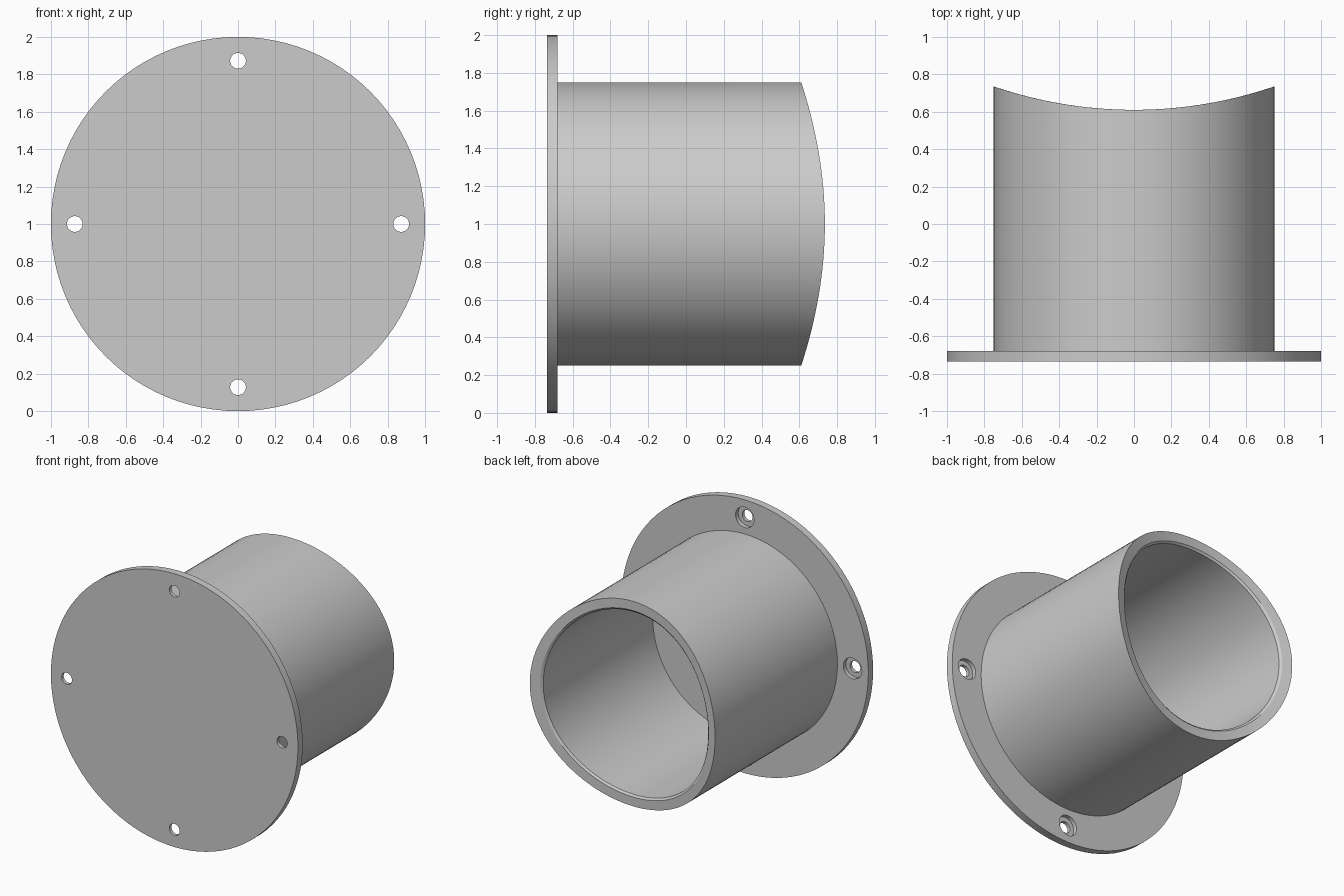
import bpy, bmesh, math

cube = bpy.data.objects.get("Cube")
if cube:
    bpy.data.objects.remove(cube, do_unlink=True)

SEGMENTS = 96
FRONT, BACK = -0.735, -0.68      # flange faces
SADDLE_LOW, SADDLE_R = 0.61, 2.31  # curved mouth of the tube

grey = bpy.data.materials.new("plain_grey")
grey.use_nodes = True
colour = (0.6, 0.6, 0.6, 1)
grey.diffuse_color = colour
grey.node_tree.nodes["Principled BSDF"].inputs["Base Color"].default_value = colour


def saddle(offset=0.0):
    return lambda x: SADDLE_LOW + offset + SADDLE_R - math.sqrt(SADDLE_R**2 - x * x)


def flat(y):
    return lambda x: y


def lathe(name, profile, segments, centre=(0, 0, 1)):
    """Closed solid around the y axis from (radius, height function) pairs."""
    bm = bmesh.new()
    rings = []
    for radius, height in profile:
        ring = []
        for i in range(segments):
            a = math.tau * i / segments
            x = radius * math.cos(a)
            ring.append(bm.verts.new((x, height(x), radius * math.sin(a))))
        rings.append(ring)
    for lower, upper in zip(rings, rings[1:]):
        for i in range(segments):
            j = (i + 1) % segments
            bm.faces.new((lower[i], lower[j], upper[j], upper[i]))
    bm.faces.new(rings[0])
    bm.faces.new(rings[-1])
    bmesh.ops.recalc_face_normals(bm, faces=bm.faces)
    mesh = bpy.data.meshes.new(name)
    bm.to_mesh(mesh)
    bm.free()
    mesh.materials.append(grey)
    obj = bpy.data.objects.new(name, mesh)
    obj.location = centre
    bpy.context.collection.objects.link(obj)
    return obj


# Flange, tube with saddle-shaped mouth, chamfered bore and closed floor
body = lathe("flanged_tube", [
    (1.0, flat(FRONT)),
    (1.0, flat(BACK)),
    (0.75, flat(BACK)),
    (0.75, saddle()),
    (0.682, saddle()),
    (0.668, saddle(-0.012)),
    (0.668, flat(-0.57)),
], SEGMENTS)

# Four stepped screw holes
bpy.context.view_layer.objects.active = body
body.select_set(True)
for k in range(4):
    a = k * math.pi / 2
    cutter = lathe("screw_hole_cutter", [
        (0.042, flat(FRONT - 0.1)),
        (0.042, flat(BACK - 0.03)),
        (0.075, flat(BACK - 0.03)),
        (0.075, flat(BACK + 0.1)),
    ], 32, (0.872 * math.cos(a), 0, 1 + 0.872 * math.sin(a)))
    cutter.hide_render = True
    cut = body.modifiers.new("screw_hole", "BOOLEAN")
    cut.operation = "DIFFERENCE"
    cut.solver = "EXACT"
    cut.object = cutter
    bpy.ops.object.modifier_apply(modifier=cut.name)
    bpy.data.objects.remove(cutter, do_unlink=True)

bpy.ops.object.shade_smooth_by_angle(angle=math.radians(30))
